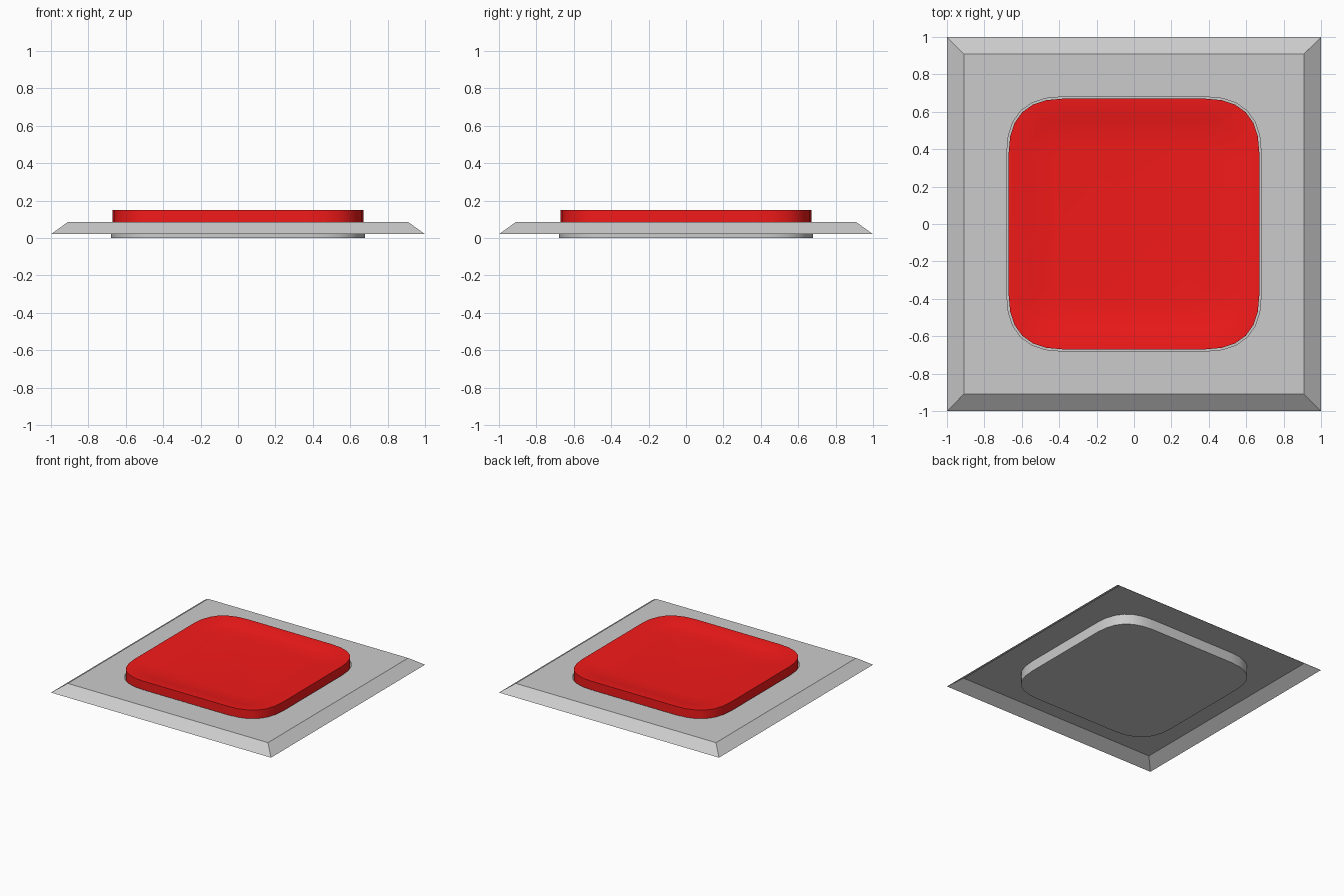
import bpy, bmesh
from mathutils import Vector

if "Cube" in bpy.data.objects:
    bpy.data.objects.remove(bpy.data.objects["Cube"])


def rounded_square(half, start, steps=6):
    """Outline of a square whose corners are soft quadratic curves."""
    pts = []
    for sx, sy, swap in ((1, 1, False), (-1, 1, True), (-1, -1, False), (1, -1, True)):
        a, c, b = Vector((half, start)), Vector((half, half)), Vector((start, half))
        arc = []
        for i in range(steps + 1):
            t = i / steps
            p = a * (1 - t) ** 2 + c * 2 * t * (1 - t) + b * t * t
            arc.append((p.x * sx, p.y * sy))
        pts += arc[::-1] if swap else arc
    return pts


def add_ring(bm, pts, z):
    return [bm.verts.new((x, y, z)) for x, y in pts]


def bridge(bm, lower, upper):
    n = len(lower)
    for i in range(n):
        j = (i + 1) % n
        bm.faces.new((lower[i], lower[j], upper[j], upper[i]))


def finish(bm, name, color=None, smooth=False):
    mesh = bpy.data.meshes.new(name)
    bm.to_mesh(mesh)
    bm.free()
    obj = bpy.data.objects.new(name, mesh)
    bpy.context.collection.objects.link(obj)
    if color:
        mat = bpy.data.materials.new(name + "_paint")
        mat.diffuse_color = color
        mat.use_nodes = True
        mat.node_tree.nodes["Principled BSDF"].inputs["Base Color"].default_value = mat.diffuse_color
        mesh.materials.append(mat)
    if smooth:
        bpy.ops.object.select_all(action='DESELECT')
        obj.select_set(True)
        bpy.context.view_layer.objects.active = obj
        bpy.ops.object.shade_smooth_by_angle(angle=0.6)
    return obj


def square(h):
    return [(h, -h), (h, h), (-h, h), (-h, -h)]


WELL = rounded_square(0.68, 0.38)

# Bezel: sloped open-bottomed shell with a rounded opening in its top
bm = bmesh.new()
base = add_ring(bm, square(1.0), 0.02)
rim = add_ring(bm, square(0.91), 0.085)
bridge(bm, base, rim)
hole = add_ring(bm, WELL, 0.085)
edges = []
for loop in (rim, hole):
    for i, v in enumerate(loop):
        w = loop[(i + 1) % len(loop)]
        edges.append(bm.edges.get((v, w)) or bm.edges.new((v, w)))
bmesh.ops.triangle_fill(bm, use_beauty=True, edges=edges, normal=(0, 0, 1))
finish(bm, "bezel")

# Well: cup hanging below the opening, closed at the floor
bm = bmesh.new()
floor = add_ring(bm, WELL, 0.0)
lip = add_ring(bm, WELL, 0.085)
bridge(bm, floor, lip)
bm.faces.new(floor[::-1])
finish(bm, "button_well", smooth=True)

# Button: straight sides and a softly dished top
bm = bmesh.new()
profile = [(0.67, 0.38, 0.01), (0.67, 0.38, 0.15), (0.62, 0.37, 0.148),
           (0.56, 0.35, 0.136), (0.49, 0.33, 0.126), (0.42, 0.32, 0.122)]
rings = [add_ring(bm, rounded_square(h, s), z) for h, s, z in profile]
for low, high in zip(rings, rings[1:]):
    bridge(bm, low, high)
bm.faces.new(rings[0][::-1])
bm.faces.new(rings[-1])
finish(bm, "button", (0.9, 0.01, 0.01, 1), smooth=True)
